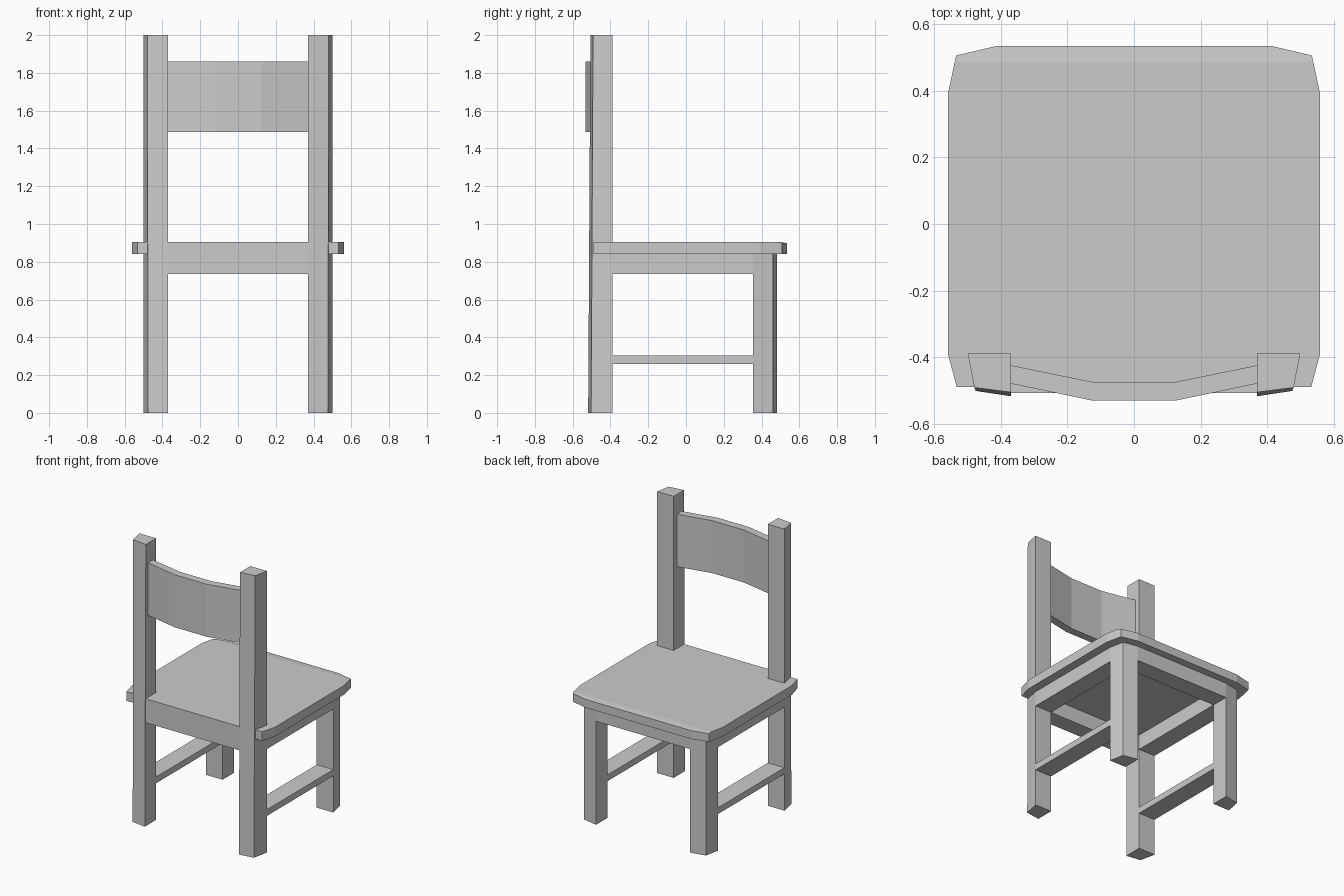
import bpy, bmesh

if "Cube" in bpy.data.objects:
    bpy.data.objects.remove(bpy.data.objects["Cube"])


def loft(name, bottom, top, z0, z1):
    """Closed solid between two matching outlines."""
    bm = bmesh.new()
    a = [bm.verts.new((x, y, z0)) for x, y in bottom]
    b = [bm.verts.new((x, y, z1)) for x, y in top]
    n = len(a)
    bm.faces.new(a)
    bm.faces.new(b)
    for i in range(n):
        j = (i + 1) % n
        bm.faces.new((a[i], a[j], b[j], b[i]))
    bmesh.ops.recalc_face_normals(bm, faces=bm.faces)
    me = bpy.data.meshes.new(name)
    bm.to_mesh(me)
    bm.free()
    ob = bpy.data.objects.new(name, me)
    bpy.context.collection.objects.link(ob)
    return ob


def prism(name, outline, z0, z1):
    return loft(name, outline, outline, z0, z1)


def box(name, x0, x1, y0, y1, z0, z1):
    return prism(name, [(x0, y0), (x1, y0), (x1, y1), (x0, y1)], z0, z1)


def mirrored(pts):
    """Complete a half outline across x = 0."""
    return pts + [(-x, y) for x, y in reversed(pts)]


# Legs, back posts, side aprons and stretchers on both sides
for s, side in ((1, "right"), (-1, "left")):
    foot = [(s * x, y) for x, y in [(.37, -.39), (.5, -.39), (.476, -.502), (.37, -.518)]]
    head = [(s * x, y) for x, y in [(.37, -.39), (.5, -.39), (.48, -.492), (.37, -.506)]]
    loft("back_post_" + side, foot, head, 0, 2)
    leg = [(s * x, y) for x, y in [(.37, .355), (.5, .355), (.478, .46), (.37, .482)]]
    prism("front_leg_" + side, leg, 0, .842)
    box("side_apron_" + side, s * .37, s * .5, -.39, .355, .735, .842)
    box("side_stretcher_" + side, s * .37, s * .5, -.39, .355, .26, .305)

# Aprons flush with the leg faces
box("front_apron", -.37, .37, .355, .482, .735, .842)
box("back_apron", -.37, .37, -.508, -.39, .735, .842)

# Seat slab with chamfered corners and eased leading edge
outline = mirrored([(.37, -.508), (.475, -.49), (.533, -.49), (.56, -.39),
                    (.56, .39), (.535, .507), (.415, .535)])
seat = prism("seat", outline, .84, .905)
bm = bmesh.new()
bm.from_mesh(seat.data)
bmesh.ops.bisect_plane(bm, geom=bm.verts[:] + bm.edges[:] + bm.faces[:],
                       plane_co=(0, .487, 0), plane_no=(0, 1, 0))
for v in bm.verts:
    if v.co.z > .9 and v.co.y > .49:
        v.co.z -= .006
bm.to_mesh(seat.data)
bm.free()

# Bent backrest slat
inner = [(-.37, -.425), (-.125, -.475), (.125, -.475), (.37, -.425)]
outer = [(.37, -.48), (.125, -.531), (-.125, -.531), (-.37, -.48)]
prism("backrest", inner + outer, 1.487, 1.86)
